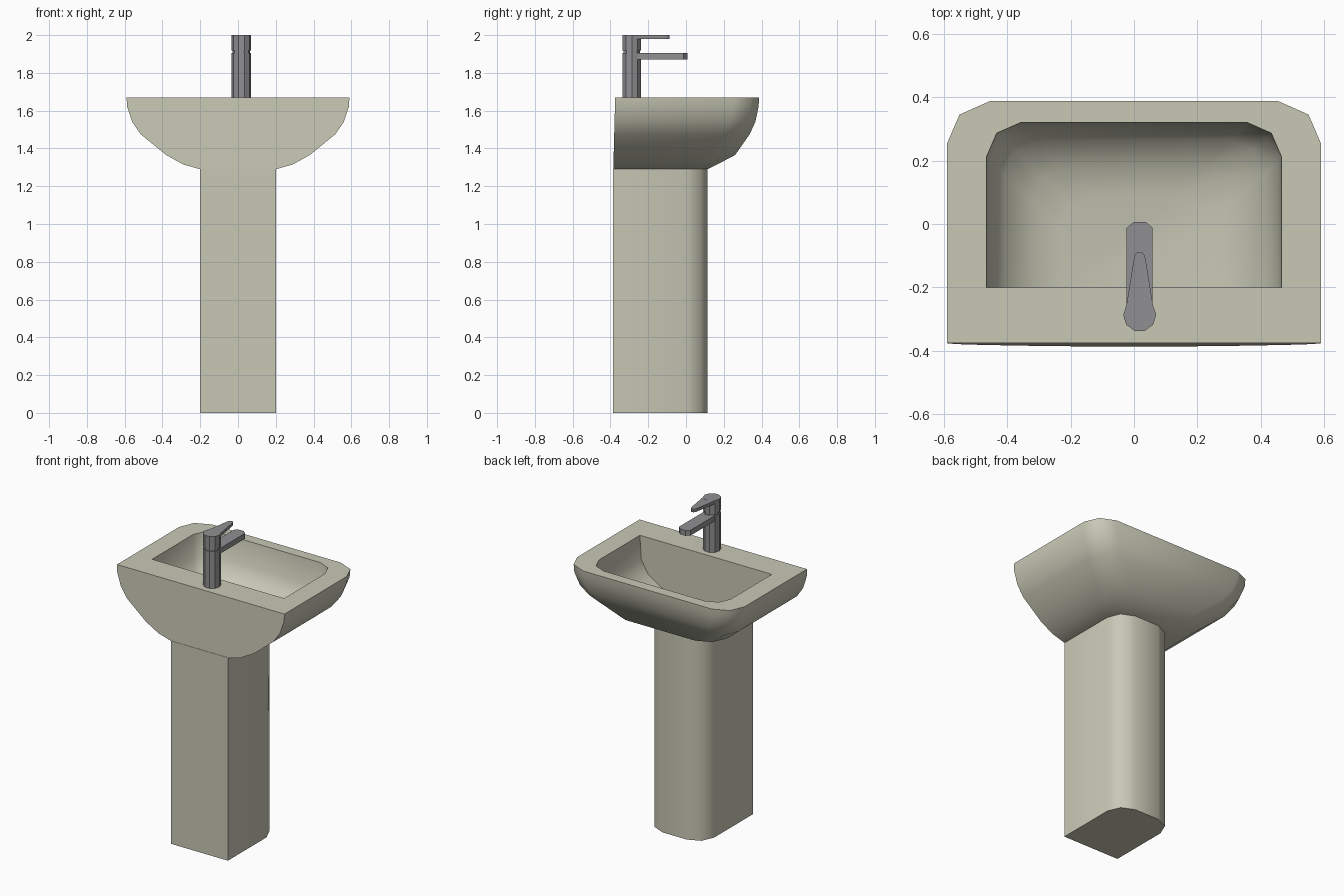
import bpy, bmesh, math

if "Cube" in bpy.data.objects:
    bpy.data.objects.remove(bpy.data.objects["Cube"])


def material(name, rgb):
    m = bpy.data.materials.new(name)
    m.diffuse_color = (*rgb, 1)
    m.use_nodes = True
    m.node_tree.nodes["Principled BSDF"].inputs["Base Color"].default_value = m.diffuse_color
    return m


ceramic = material("cream ceramic", (0.58, 0.58, 0.47))
metal = material("grey metal", (0.28, 0.28, 0.29))


def loft(name, rings, mat, smooth=None):
    """Skin a stack of equal-length rings and cap both ends."""
    bm = bmesh.new()
    vs = [[bm.verts.new(p) for p in r] for r in rings]
    n = len(vs[0])
    for a, b in zip(vs, vs[1:]):
        for i in range(n):
            j = (i + 1) % n
            bm.faces.new((a[i], a[j], b[j], b[i]))
    bm.faces.new(vs[0][::-1])
    bm.faces.new(vs[-1])
    bmesh.ops.recalc_face_normals(bm, faces=bm.faces)
    me = bpy.data.meshes.new(name)
    bm.to_mesh(me)
    bm.free()
    me.materials.append(mat)
    ob = bpy.data.objects.new(name, me)
    bpy.context.collection.objects.link(ob)
    if smooth:
        bpy.ops.object.select_all(action='DESELECT')
        ob.select_set(True)
        bpy.context.view_layer.objects.active = ob
        bpy.ops.object.shade_smooth_by_angle(angle=math.radians(smooth))
    return ob


def d_ring(z, w, front, back, c=1.0):
    """Outline with a straight back and two rounded front corners."""
    right = [(w, back), (w, front - 0.135 * c),
             (w - 0.04 * c, front - 0.042 * c), (w - 0.135 * c, front)]
    left = [(-x, y) for x, y in reversed(right)]
    return [(x, y, z) for x, y in right + left]


# Pedestal
loft("pedestal", [d_ring(z, 0.2, 0.115, -0.387, 0.85) for z in (0, 1.292)], ceramic, 50)

# Basin: outer shell up to the rim, then down into the bowl (z, half width, front)
outer = [(1.29, 0.2, 0.115), (1.315, 0.29, 0.165), (1.365, 0.38, 0.26),
         (1.475, 0.515, 0.337), (1.54, 0.56, 0.367), (1.62, 0.587, 0.384), (1.67, 0.59, 0.387)]
bowl = [(1.67, 0.465, 0.32), (1.52, 0.455, 0.305), (1.44, 0.41, 0.265),
        (1.38, 0.32, 0.18), (1.355, 0.23, 0.09)]
rings = [d_ring(z, w, f, -0.375 - 0.01 * (1.67 - z) / 0.38, 0.85 if z < 1.3 else 1) for z, w, f in outer]
rings += [d_ring(z, w, f, -0.2, 0.8) for z, w, f in bowl]
loft("basin", rings, ceramic, 50)

# Tap body, with a narrow groove below the cap
CX, CY = 0.018, -0.287


def circle(z, r):
    return [(CX + r * math.cos(math.tau * i / 10), CY + r * math.sin(math.tau * i / 10), z)
            for i in range(10)]


loft("tap_body", [circle(z, r) for z, r in
                  ((1.66, 0.052), (1.905, 0.052), (1.905, 0.046), (1.918, 0.046),
                   (1.918, 0.052), (2.0, 0.052))], metal)


def plate(name, half, z0, z1):
    """Extrude a half outline mirrored about the tap's centre line."""
    pts = half + [(-x, y) for x, y in reversed(half)]
    loft(name, [[(CX + x, y, z) for x, y in pts] for z in (z0, z1)], metal)


# Spout and lever
plate("tap_spout", [(0.041, CY), (0.041, -0.012), (0.018, 0.007)], 1.87, 1.904)
plate("tap_lever", [(0.042, CY + 0.03), (0.020, -0.12), (0.016, -0.1), (0.007, -0.088)], 1.98, 1.9995)
